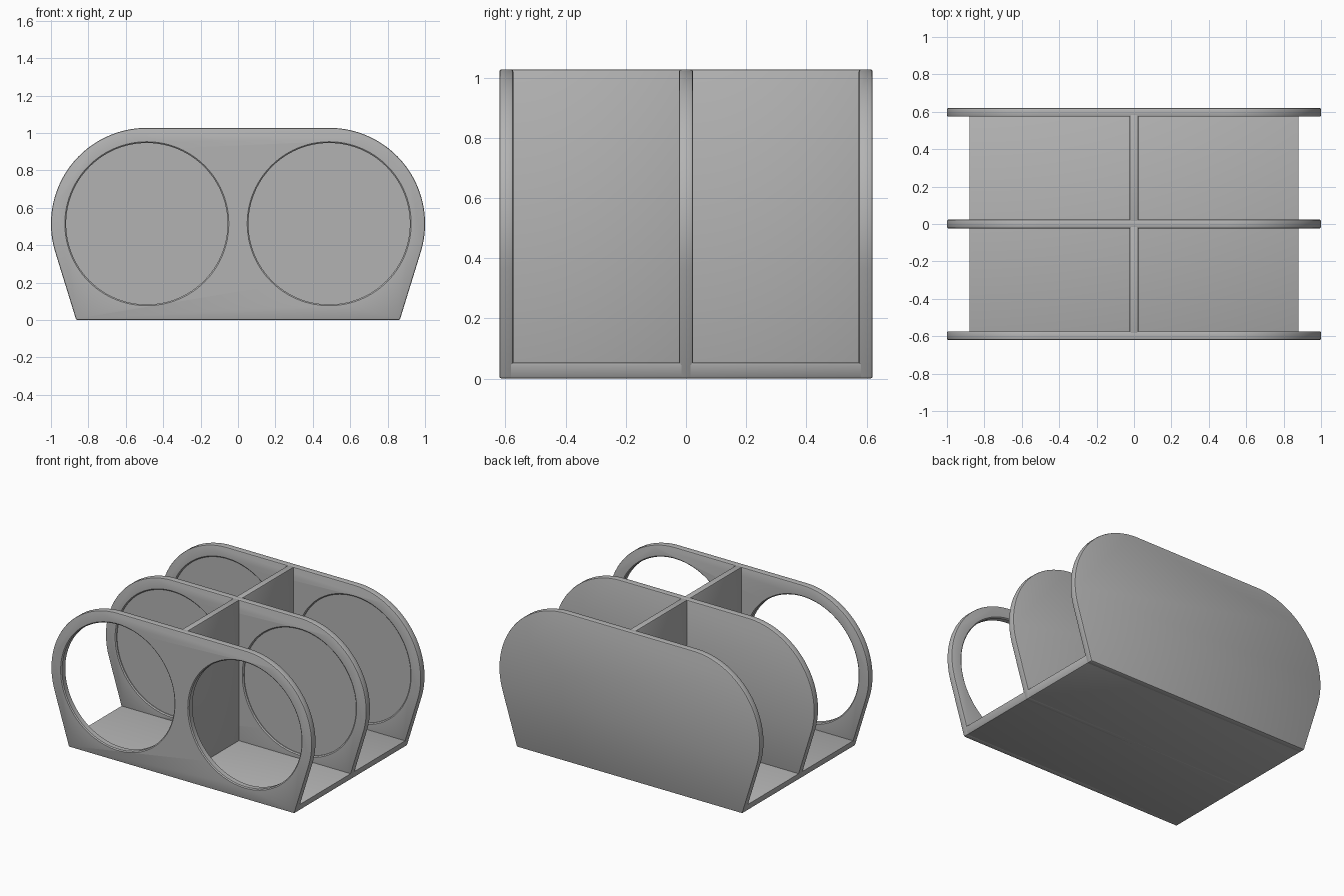
import bpy, bmesh, math

if "Cube" in bpy.data.objects:
    bpy.data.objects.remove(bpy.data.objects["Cube"])

CX, CZ, R = 0.4875, 0.515, 0.5125     # centre and radius of the rounded ends
FOOT = 0.865                          # half width at the bottom
T = 0.047                             # panel thickness
FLOOR = 0.053
TOP = CZ + R
HOLE = 0.4375

grey = bpy.data.materials.new("light grey")
grey.diffuse_color = (0.45, 0.45, 0.45, 1)
grey.use_nodes = True
grey.node_tree.nodes["Principled BSDF"].inputs["Base Color"].default_value = grey.diffuse_color


def finish(ob):
    """Apply modifiers and smooth the curved edges."""
    bpy.ops.object.select_all(action='DESELECT')
    bpy.context.view_layer.objects.active = ob
    ob.select_set(True)
    for m in list(ob.modifiers):
        bpy.ops.object.modifier_apply(modifier=m.name)
    bpy.ops.object.shade_smooth_by_angle(angle=math.radians(30))


def add_object(name, bm):
    bmesh.ops.recalc_face_normals(bm, faces=bm.faces)
    me = bpy.data.meshes.new(name)
    bm.to_mesh(me)
    bm.free()
    ob = bpy.data.objects.new(name, me)
    bpy.context.collection.objects.link(ob)
    me.materials.append(grey)
    return ob


def slab(name, outline, y0, y1):
    """Extrude an x-z outline along y and round its rims."""
    bm = bmesh.new()
    face = bm.faces.new([bm.verts.new((x, y0, z)) for x, z in outline])
    ext = bmesh.ops.extrude_face_region(bm, geom=[face])
    moved = [v for v in ext['geom'] if isinstance(v, bmesh.types.BMVert)]
    bmesh.ops.translate(bm, verts=moved, vec=(0, y1 - y0, 0))
    ob = add_object(name, bm)
    bev = ob.modifiers.new("bevel", 'BEVEL')
    bev.width, bev.segments = 0.008, 2
    bev.limit_method, bev.angle_limit = 'ANGLE', math.radians(40)
    return ob


def circle_cutter(name, rings):
    """Two round plugs, turned about y from (y, radius) rings."""
    bm = bmesh.new()
    n = 96
    for cx in (-CX, CX):
        loops = [[bm.verts.new((cx + r * math.cos(2 * math.pi * i / n), y,
                                CZ + r * math.sin(2 * math.pi * i / n)))
                  for i in range(n)] for y, r in rings]
        for a, b in zip(loops, loops[1:]):
            for i in range(n):
                j = (i + 1) % n
                bm.faces.new((a[i], a[j], b[j], b[i]))
        bm.faces.new(loops[0])
        bm.faces.new(loops[-1])
    ob = add_object(name, bm)
    ob.hide_render = True
    return ob


# Panel outline: round shoulders, then straight tangents down to the foot
reach = math.hypot(FOOT - CX, CZ)
tangent = math.atan2(-CZ, FOOT - CX) + math.acos(R / reach)
N = 40
right = [(FOOT, 0)]
for i in range(N + 1):
    a = tangent + (math.pi / 2 - tangent) * i / N
    right.append((CX + R * math.cos(a), CZ + R * math.sin(a)))
outline = right + [(-x, z) for x, z in reversed(right)]

# Upright panels: open rings in front, shallow round recesses behind
c = 0.006
for name, yc, through in (("front_panel", -0.597, True),
                          ("middle_panel", 0.0, False),
                          ("back_panel", 0.597, False)):
    y0, y1 = yc - T / 2, yc + T / 2
    panel = slab(name, outline, y0, y1)
    rings = [(y0 - 0.01, HOLE + 0.001), (y0, HOLE + 0.001), (y0 + c, HOLE - c)]
    if through:
        rings += [(y1 - c, HOLE - c), (y1, HOLE + 0.001), (y1 + 0.01, HOLE + 0.001)]
    else:
        rings += [(y0 + 0.012, HOLE - c)]
    cutter = circle_cutter(name + "_cutter", rings)
    cut = panel.modifiers.new("holes", 'BOOLEAN')
    cut.operation, cut.object, cut.solver = 'DIFFERENCE', cutter, 'EXACT'
    finish(panel)
    bpy.data.objects.remove(cutter)

# Floor with sloping ends that follow the panels
slope = (CX + R * math.cos(tangent) - FOOT) / (CZ + R * math.sin(tangent))
wide = FOOT + slope * FLOOR
finish(slab("floor", [(-FOOT, 0), (FOOT, 0), (wide, FLOOR), (-wide, FLOOR)],
            -0.612, 0.612))

# Lengthwise divider, one half in each bay
h = 0.023
for name, y0, y1 in (("front_divider", -0.59, -0.01), ("back_divider", 0.01, 0.59)):
    finish(slab(name, [(-h, 0.01), (h, 0.01), (h, TOP), (-h, TOP)], y0, y1))
